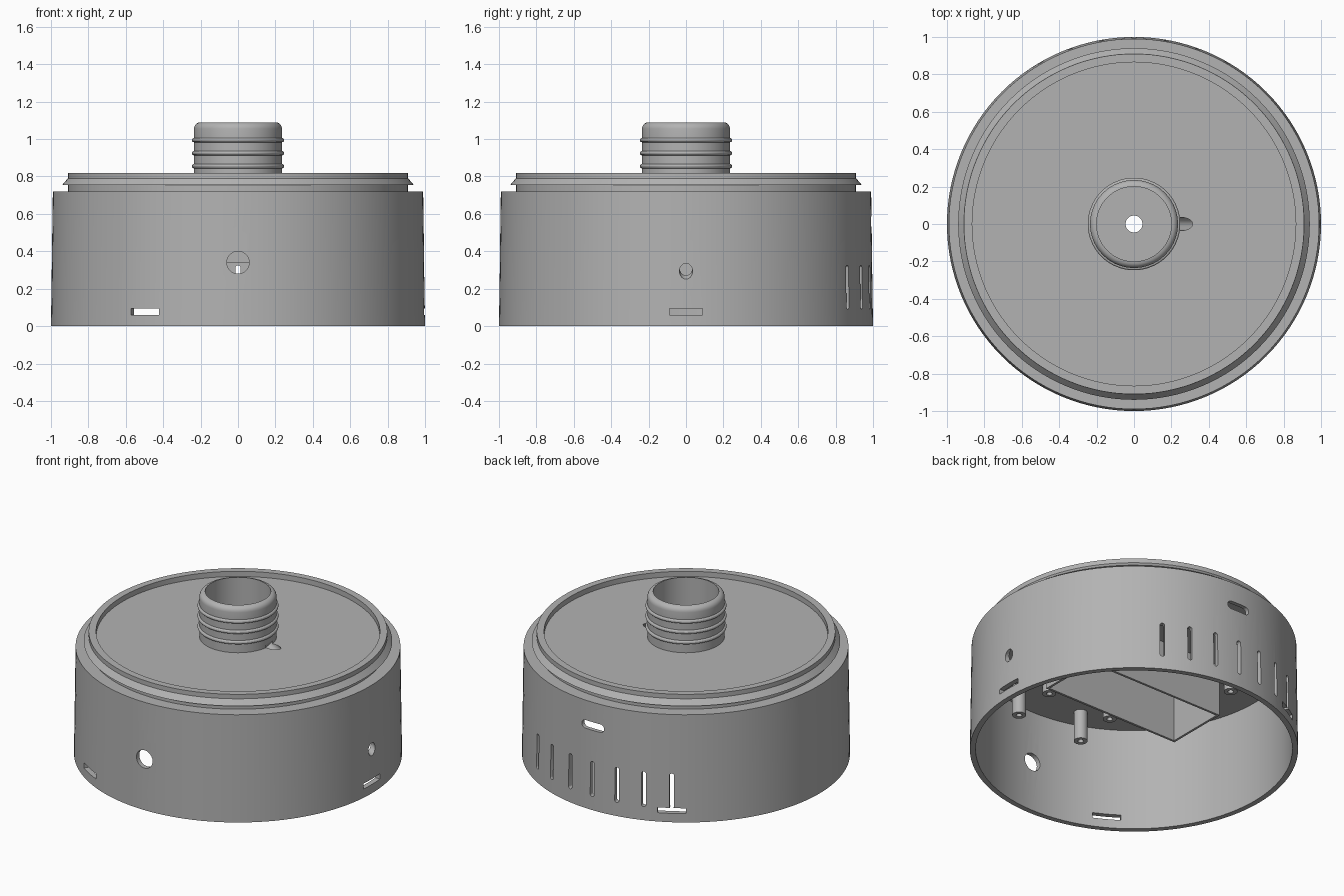
import bpy, bmesh
from math import sin, cos, pi, radians
from mathutils import Matrix, Vector

cube = bpy.data.objects.get("Cube")
if cube:
    bpy.data.objects.remove(cube)

grey = bpy.data.materials.new("plain grey")
grey.use_nodes = True
grey.diffuse_color = (0.45, 0.45, 0.45, 1)
grey.node_tree.nodes["Principled BSDF"].inputs["Base Color"].default_value = (0.45, 0.45, 0.45, 1)


def finish(name, bm, smooth=True):
    bmesh.ops.recalc_face_normals(bm, faces=bm.faces)
    me = bpy.data.meshes.new(name)
    bm.to_mesh(me)
    bm.free()
    me.materials.append(grey)
    ob = bpy.data.objects.new(name, me)
    bpy.context.collection.objects.link(ob)
    if smooth:
        shade(ob)
    return ob


def shade(ob):
    bpy.ops.object.select_all(action='DESELECT')
    ob.select_set(True)
    bpy.context.view_layer.objects.active = ob
    bpy.ops.object.shade_smooth_by_angle(angle=radians(25))


def lathe(bm, profile, steps, at=(0, 0, 0)):
    """Sweep a closed (radius, height) loop round the z axis."""
    rings = []
    for i in range(steps):
        a = 2 * pi * i / steps
        rings.append([bm.verts.new(Vector((r * cos(a), r * sin(a), z)) + Vector(at))
                      for r, z in profile])
    n = len(profile)
    for i in range(steps):
        p, q = rings[i], rings[(i + 1) % steps]
        for j in range(n):
            k = (j + 1) % n
            bm.faces.new((p[j], q[j], q[k], p[k]))


def prism(bm, outline, depth, matrix):
    """Extrude a flat outline along its own z, both ways from zero."""
    lo, hi = [[bm.verts.new(matrix @ Vector((x, y, d))) for x, y in outline]
              for d in (-depth, depth)]
    bm.faces.new(lo[::-1])
    bm.faces.new(hi)
    for i in range(len(lo)):
        j = (i + 1) % len(lo)
        bm.faces.new((lo[i], lo[j], hi[j], hi[i]))


def stadium(w, h):
    """Rounded slot outline; a circle when w equals h."""
    r, pts = min(w, h) / 2, []
    for i in range(32):
        a = 2 * pi * (i + 0.5) / 32
        sx, sy = (1 if cos(a) > 0 else -1), (1 if sin(a) > 0 else -1)
        pts.append((sx * (w / 2 - r) + r * cos(a), sy * (h / 2 - r) + r * sin(a)))
    return pts


def rect(w, h):
    return [(-w / 2, -h / 2), (w / 2, -h / 2), (w / 2, h / 2), (-w / 2, h / 2)]


def on_wall(degrees, z):
    """Frame on the wall: x sideways, y up, z outward."""
    a = radians(degrees)
    out, up = Vector((cos(a), sin(a), 0)), Vector((0, 0, 1))
    m = Matrix((up.cross(out), up, out)).transposed().to_4x4()
    m.translation = out * 0.98 + up * z
    return m


def cut(ob, cutter):
    mod = ob.modifiers.new("cut", 'BOOLEAN')
    mod.object = cutter
    mod.solver = 'EXACT'
    bpy.context.view_layer.objects.active = ob
    bpy.ops.object.modifier_apply(modifier=mod.name)


# Housing: skirt, shoulder, snap rim, recessed top plate and ribbed neck
profile = [(.045, .69), (.965, .69), (.965, 0), (1, 0), (.99, .72), (.91, .72),
           (.91, .755), (.94, .755), (.91, .79), (.91, .82), (.865, .82),
           (.865, .785), (.235, .785)]
for z in (.855, .925, .995):
    profile += [(.235 + .012 * cos(a), z + .012 * sin(a))
                for a in [radians(-90 + 30 * i) for i in range(7)]]
profile += [(.2 + .035 * cos(a), 1.055 + .035 * sin(a))
            for a in [radians(18 * i) for i in range(6)]]
profile += [(.2, .785), (.045, .785)]
bm = bmesh.new()
lathe(bm, profile, 128)
housing = finish("housing", bm, smooth=False)

# Cutter: row of upright vents at the back
bm = bmesh.new()
for deg in range(60, 121, 10):
    prism(bm, stadium(.028, .235), .08, on_wall(deg, .2075))
vent_cutter = finish("vent_cutter", bm, smooth=False)

# Cutter: three latch slots, switch slot and round front hole
bm = bmesh.new()
for deg in (0, 120, 240):
    prism(bm, rect(.175, .036), .08, on_wall(deg, .077))
prism(bm, stadium(.165, .055), .08, on_wall(90, .56))
prism(bm, stadium(.12, .12), .08, on_wall(-90, .34))
slot_cutter = finish("slot_cutter", bm, smooth=False)

# Cutter: slanted cable passage from the top plate down to the wall
bm = bmesh.new()
start, end = Vector((.17, 0, .838)), Vector((1.12, 0, .211))
way = (end - start).normalized()
m = way.to_track_quat('Z', 'Y').to_matrix().to_4x4()
m.translation = (start + end) / 2
start_trim = (end - start).length / 2 - .07
prism(bm, stadium(.07, .07), start_trim, m)
cable_cutter = finish("cable_cutter", bm, smooth=False)

# Open-bottomed box under the plate
bm = bmesh.new()
prism(bm, rect(1.02, .43), .18, Matrix.Translation((0, -.01, .52)))
holder_box = finish("holder_box", bm, smooth=False)
bm = bmesh.new()
prism(bm, rect(.99, .4), .25, Matrix.Translation((0, -.01, .5)))
box_cutter = finish("box_cutter", bm, smooth=False)
cut(holder_box, box_cutter)
cut(holder_box, cable_cutter)

for c in (vent_cutter, slot_cutter, cable_cutter):
    cut(housing, c)
shade(housing)
for c in (vent_cutter, slot_cutter, cable_cutter, box_cutter):
    bpy.data.objects.remove(c)


# Screw bosses hanging from the plate
def boss(name, x, y, tip):
    bm = bmesh.new()
    lathe(bm, [(.018, tip), (.042, tip), (.042, .695), (.018, .695)], 24, (x, y, 0))
    finish(name, bm)


for i, x in enumerate((-.23, .26)):
    boss(f"long_boss_{i + 1}", x, -.78, .49)
for i, (x, y) in enumerate(((.12, -.66), (-.36, -.66), (-.71, .07))):
    boss(f"short_boss_{i + 1}", x, y, .64)
